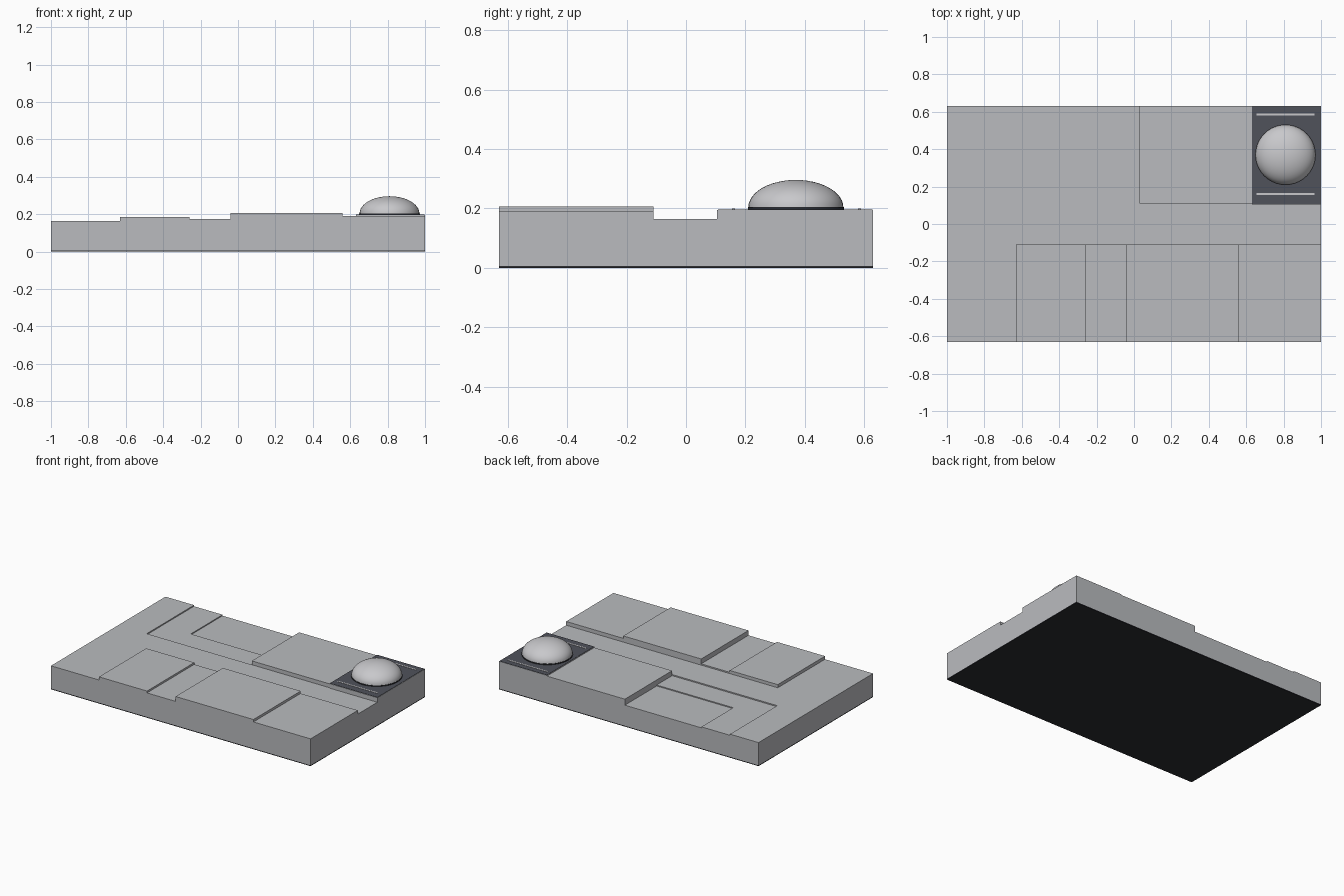
import bpy, bmesh, math

cube = bpy.data.objects.get("Cube")
if cube:
    bpy.data.objects.remove(cube, do_unlink=True)


def material(name, color):
    m = bpy.data.materials.new(name)
    m.use_nodes = True
    m.diffuse_color = (*color, 1)
    m.node_tree.nodes["Principled BSDF"].inputs["Base Color"].default_value = (*color, 1)
    return m


grey = material("panel grey", (0.49, 0.5, 0.52))
pale = material("dome grey", (0.58, 0.58, 0.6))
slate = material("dark slate", (0.08, 0.085, 0.105))
black = material("near black", (0.025, 0.026, 0.031))


def finish(name, bm, mat):
    bmesh.ops.recalc_face_normals(bm, faces=bm.faces)
    me = bpy.data.meshes.new(name)
    bm.to_mesh(me)
    bm.free()
    me.materials.append(mat)
    ob = bpy.data.objects.new(name, me)
    bpy.context.collection.objects.link(ob)
    return ob


def prism(name, outline, z0, z1, mat):
    """Extrude a flat outline from z0 up to z1."""
    bm = bmesh.new()
    face = bm.faces.new([bm.verts.new((x, y, z0)) for x, y in outline])
    top = bmesh.ops.extrude_face_region(bm, geom=[face])["geom"]
    bmesh.ops.translate(bm, vec=(0, 0, z1 - z0),
                        verts=[v for v in top if isinstance(v, bmesh.types.BMVert)])
    return finish(name, bm, mat)


def box(name, x0, x1, y0, y1, z0, z1, mat):
    return prism(name, [(x0, y0), (x1, y0), (x1, y1), (x0, y1)], z0, z1, mat)


def lathe(name, profile, center, mat, steps=40):
    """Spin an (r, z) profile around a vertical axis."""
    bm = bmesh.new()
    verts = [bm.verts.new((r, 0, z)) for r, z in profile]
    edges = [bm.edges.new(pair) for pair in zip(verts, verts[1:])]
    bmesh.ops.spin(bm, geom=verts + edges, cent=(0, 0, 0), axis=(0, 0, 1),
                   angle=math.tau, steps=steps)
    bmesh.ops.remove_doubles(bm, verts=bm.verts, dist=0.0002)
    ob = finish(name, bm, mat)
    ob.location = (*center, 0)
    bpy.context.view_layer.objects.active = ob
    ob.select_set(True)
    bpy.ops.object.shade_smooth_by_angle(angle=math.radians(40))
    ob.select_set(False)
    return ob


W, D = 1.0, 0.63      # half width and half depth
AISLE = 0.11          # half width of the central channel
FLOOR, STEP, DECK = 0.149, 0.156, 0.164

# Base slab, with two stepped layers leaving a sunken back corner
box("bottom_plate", -W, W, -D, D, 0, 0.006, black)
box("base_slab", -W, W, -D, D, 0.006, FLOOR, grey)


def notched(name, notch_x, notch_y, z0, z1):
    prism(name, [(-W, -D), (W, -D), (W, AISLE), (0.03, AISLE), (0.03, notch_y),
                 (notch_x, notch_y), (notch_x, D), (-W, D)]
          if notch_y != AISLE else
          [(-W, -D), (W, -D), (W, AISLE), (notch_x, AISLE), (notch_x, D), (-W, D)],
          z0, z1, grey)


notched("lower_step", -0.56, 0.28, FLOOR, STEP)
notched("main_deck", -0.78, AISLE, STEP, DECK)

# Raised panels along the front
for name, x0, x1, top in (("front_panel_right", -0.63, -0.26, 0.186),
                          ("front_panel_low", -0.26, -0.04, 0.173),
                          ("front_panel_tall", -0.04, 0.56, 0.207),
                          ("front_panel_left", 0.56, W, 0.19)):
    box(name, x0, x1, -D, -AISLE, DECK, top, grey)

# Back blocks
box("back_panel", 0.03, 0.63, AISLE, D, FLOOR, 0.191, grey)
box("dome_block", 0.63, W, AISLE - 0.005, D, FLOOR, 0.195, grey)
box("dark_top_plate", 0.632, W - 0.002, AISLE - 0.002, D - 0.002, 0.195, 0.197, slate)
for name, y in (("front_bar", 0.16), ("back_bar", 0.585)):
    box(name, 0.655, 0.965, y - 0.005, y + 0.005, 0.197, 0.199, pale)

# Dome on its dark ring
center = (0.81, 0.37)
lathe("dome_ring", [(0, 0.197), (0.162, 0.197), (0.162, 0.204), (0, 0.204)], center, black)
arc = [i * math.pi / 24 for i in range(13)]
lathe("dome", [(0.16 * math.cos(a), 0.204 + 0.092 * math.sin(a)) for a in arc], center, pale)
